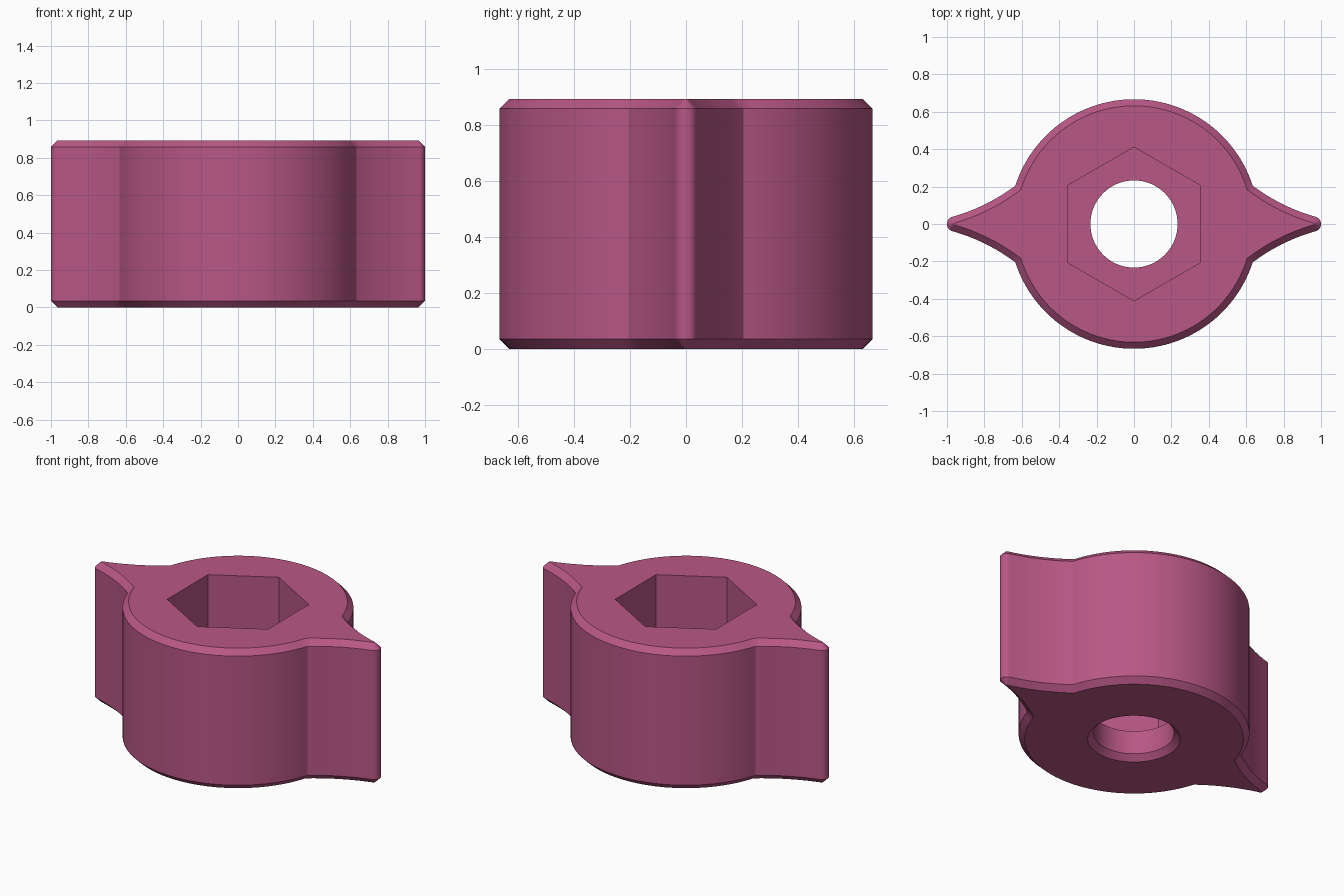
import bpy, bmesh, math
from mathutils import Vector

if "Cube" in bpy.data.objects:
    bpy.data.objects.remove(bpy.data.objects["Cube"])

HEIGHT, CHAMFER = 0.893, 0.035
BODY_R, TIP_R, TIP_X = 0.667, 0.04, 0.96
HOLE_R, HEX_R, POCKET_Z = 0.233, 0.411, 0.185

plastic = bpy.data.materials.new("raspberry plastic")
plastic.diffuse_color = (0.479, 0.095, 0.238, 1)
plastic.use_nodes = True
plastic.node_tree.nodes["Principled BSDF"].inputs["Base Color"].default_value = plastic.diffuse_color


def polygon(radius, sides, start=0.0):
    return [Vector((radius * math.cos(start + math.tau * i / sides),
                    radius * math.sin(start + math.tau * i / sides))) for i in range(sides)]


def inset(points, d):
    """Move a counter-clockwise outline inwards with mitred corners."""
    out = []
    for i, p in enumerate(points):
        a = (p - points[i - 1]).normalized()
        b = (points[(i + 1) % len(points)] - p).normalized()
        n1, n2 = Vector((-a.y, a.x)), Vector((-b.y, b.x))
        out.append(p + (n1 + n2) * d / (1 + n1.dot(n2)))
    return out


def loft(name, rings):
    """Closed solid through (outline, z) rings with equal point counts."""
    bm = bmesh.new()
    loops = [[bm.verts.new((p.x, p.y, z)) for p in pts] for pts, z in rings]
    n = len(loops[0])
    for low, high in zip(loops, loops[1:]):
        for i in range(n):
            j = (i + 1) % n
            bm.faces.new((low[i], low[j], high[j], high[i]))
    bm.faces.new(loops[0][::-1])
    bm.faces.new(loops[-1])
    mesh = bpy.data.meshes.new(name)
    bm.to_mesh(mesh)
    bm.free()
    mesh.materials.append(plastic)
    obj = bpy.data.objects.new(name, mesh)
    bpy.context.collection.objects.link(obj)
    return obj


# Quarter outline: rounded wing tip, concave wing flank, round body
quarter = []
for i in range(9):
    a = math.radians(74) * i / 8
    quarter.append(Vector((TIP_X + TIP_R * math.cos(a), TIP_R * math.sin(a))))
root = math.radians(17.9)
p0, p1 = quarter[-1].copy(), Vector((0.788, 0.09))
p2 = Vector((BODY_R * math.cos(root), BODY_R * math.sin(root)))
for i in range(1, 12):
    t = i / 12
    quarter.append(p0 * (1 - t) ** 2 + p1 * 2 * t * (1 - t) + p2 * t * t)
for i in range(25):
    a = root + (math.pi / 2 - root) * i / 24
    quarter.append(Vector((BODY_R * math.cos(a), BODY_R * math.sin(a))))

# Mirror to the full outline
half = quarter + [Vector((-p.x, p.y)) for p in reversed(quarter[:-1])]
outline = half + [Vector((p.x, -p.y)) for p in reversed(half[1:-1])]
small = inset(outline, CHAMFER)

# Winged knob with chamfered top and bottom rims
knob = loft("winged_knob", [(small, 0), (outline, CHAMFER),
                            (outline, HEIGHT - CHAMFER), (small, HEIGHT)])

# Cutters: chamfered bolt hole and hexagonal nut pocket
hole = polygon(HOLE_R, 64)
bolt_hole = loft("bolt_hole_cutter", [(polygon(HOLE_R + CHAMFER + 0.02, 64), -0.02),
                                      (hole, CHAMFER), (hole, POCKET_Z + 0.1)])
hexagon = polygon(HEX_R, 6, math.pi / 2)
nut_pocket = loft("nut_pocket_cutter", [(hexagon, POCKET_Z), (hexagon, HEIGHT + 0.1)])

bpy.context.view_layer.objects.active = knob
knob.select_set(True)
for cutter in (bolt_hole, nut_pocket):
    cutter.hide_render = True
    mod = knob.modifiers.new(cutter.name, 'BOOLEAN')
    mod.operation = 'DIFFERENCE'
    mod.solver = 'EXACT'
    mod.object = cutter
    bpy.ops.object.modifier_apply(modifier=mod.name)
    bpy.data.objects.remove(cutter)

bpy.ops.object.shade_smooth_by_angle(angle=math.radians(25))
